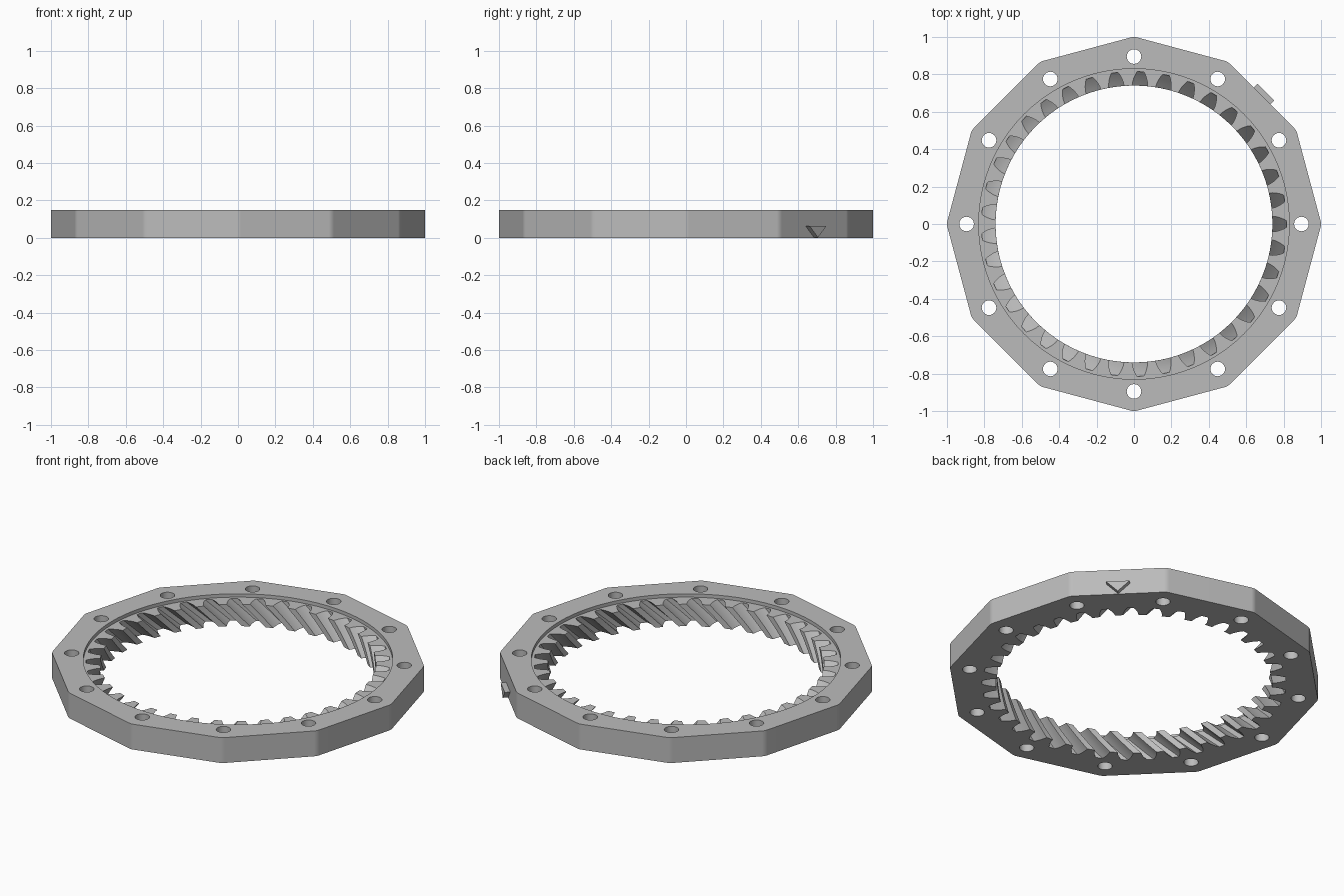
import bpy, bmesh
from math import cos, sin, pi, radians

HEIGHT, LEDGE = 0.15, 0.13
SIDES, TEETH, LAYERS = 12, 37, 8
RECESS_R = 0.83
HOLE_R, HOLE_RING = 0.039, 0.895
PITCH = 2 * pi / TEETH
# half of one tooth space: (radius, half angle), tip to root
FLANK = [(0.74, 0.056), (0.76, 0.052), (0.78, 0.044), (0.80, 0.033), (0.815, 0.022)]

if "Cube" in bpy.data.objects:
    bpy.data.objects.remove(bpy.data.objects["Cube"], do_unlink=True)

grey = bpy.data.materials.new("light grey")
grey.use_nodes = True
grey.diffuse_color = (0.5, 0.5, 0.5, 1)
grey.node_tree.nodes["Principled BSDF"].inputs["Base Color"].default_value = grey.diffuse_color


def polar(r, a, cx=0.0, cy=0.0):
    return cx + r * cos(a), cy + r * sin(a)


def circle(r, n, cx=0.0, cy=0.0):
    return [polar(r, 2 * pi * i / n, cx, cy) for i in range(n)]


def rounded_polygon(fillet=0.06, steps=3):
    """Outer outline with slightly rounded corners."""
    pts = []
    for i in range(SIDES):
        a = 2 * pi * i / SIDES
        cx, cy = polar(1 - fillet, a)
        for k in range(steps + 1):
            pts.append(polar(fillet, a + (k / steps - 0.5) * 2 * pi / SIDES, cx, cy))
    return pts


def gear_outline(turn):
    """Internal tooth outline, turned by an angle."""
    pts = []
    for t in range(TEETH):
        a = t * PITCH + turn
        pts += [polar(r, a - h) for r, h in FLANK]
        pts += [polar(r, a + h) for r, h in reversed(FLANK)]
        pts.append(polar(FLANK[0][0], a + PITCH / 2))
    return pts


def add_loop(bm, pts, z):
    return [bm.verts.new((x, y, z)) for x, y in pts]


def wall(bm, low, high):
    n = len(low)
    for i in range(n):
        j = (i + 1) % n
        bm.faces.new((low[i], low[j], high[j], high[i]))


def cap(bm, loops):
    """Fill the flat region between an outer loop and the loops inside it."""
    edges = []
    for loop in loops:
        for a, b in zip(loop, loop[1:] + loop[:1]):
            edges.append(bm.edges.get((a, b)) or bm.edges.new((a, b)))
    bmesh.ops.triangle_fill(bm, use_beauty=True, edges=edges, normal=(0, 0, 1))


def finish(bm, name):
    bmesh.ops.recalc_face_normals(bm, faces=bm.faces[:])
    mesh = bpy.data.meshes.new(name)
    bm.to_mesh(mesh)
    bm.free()
    mesh.materials.append(grey)
    obj = bpy.data.objects.new(name, mesh)
    bpy.context.collection.objects.link(obj)
    return obj


# Ring body: outer wall, bolt holes, top recess and helical inner teeth
bm = bmesh.new()
outline = rounded_polygon()
bottoms, tops = [add_loop(bm, outline, 0)], [add_loop(bm, outline, HEIGHT)]
wall(bm, bottoms[0], tops[0])
for i in range(SIDES):
    hole = circle(HOLE_R, 24, *polar(HOLE_RING, 2 * pi * i / SIDES))
    bottoms.append(add_loop(bm, hole, 0))
    tops.append(add_loop(bm, hole, HEIGHT))
    wall(bm, bottoms[-1], tops[-1])

rim = circle(RECESS_R, 96)
ledge_rim, top_rim = add_loop(bm, rim, LEDGE), add_loop(bm, rim, HEIGHT)
wall(bm, ledge_rim, top_rim)

layers = [add_loop(bm, gear_outline((k / LAYERS - 1) * PITCH), LEDGE * k / LAYERS)
          for k in range(LAYERS + 1)]
for low, high in zip(layers, layers[1:]):
    wall(bm, low, high)

cap(bm, bottoms + [layers[0]])
cap(bm, tops + [top_rim])
cap(bm, [ledge_rim, layers[-1]])
ring = finish(bm, "ring_gear")

bpy.ops.object.select_all(action="DESELECT")
ring.select_set(True)
bpy.context.view_layer.objects.active = ring
bpy.ops.object.shade_smooth_by_angle(angle=radians(28))
weighted = ring.modifiers.new("flat_sides", "WEIGHTED_NORMAL")
weighted.keep_sharp = True

# Alignment marker: downward triangle on the back left side
bm = bmesh.new()
ends = []
for out in (0.955, 0.998):
    ends.append([bm.verts.new((out, y, z)) for y, z in ((-0.063, 0.063), (0.063, 0.063), (0, 0.002))])
    bm.faces.new(ends[-1])
wall(bm, *ends)
marker = finish(bm, "alignment_marker")
marker.rotation_euler.z = radians(45)
